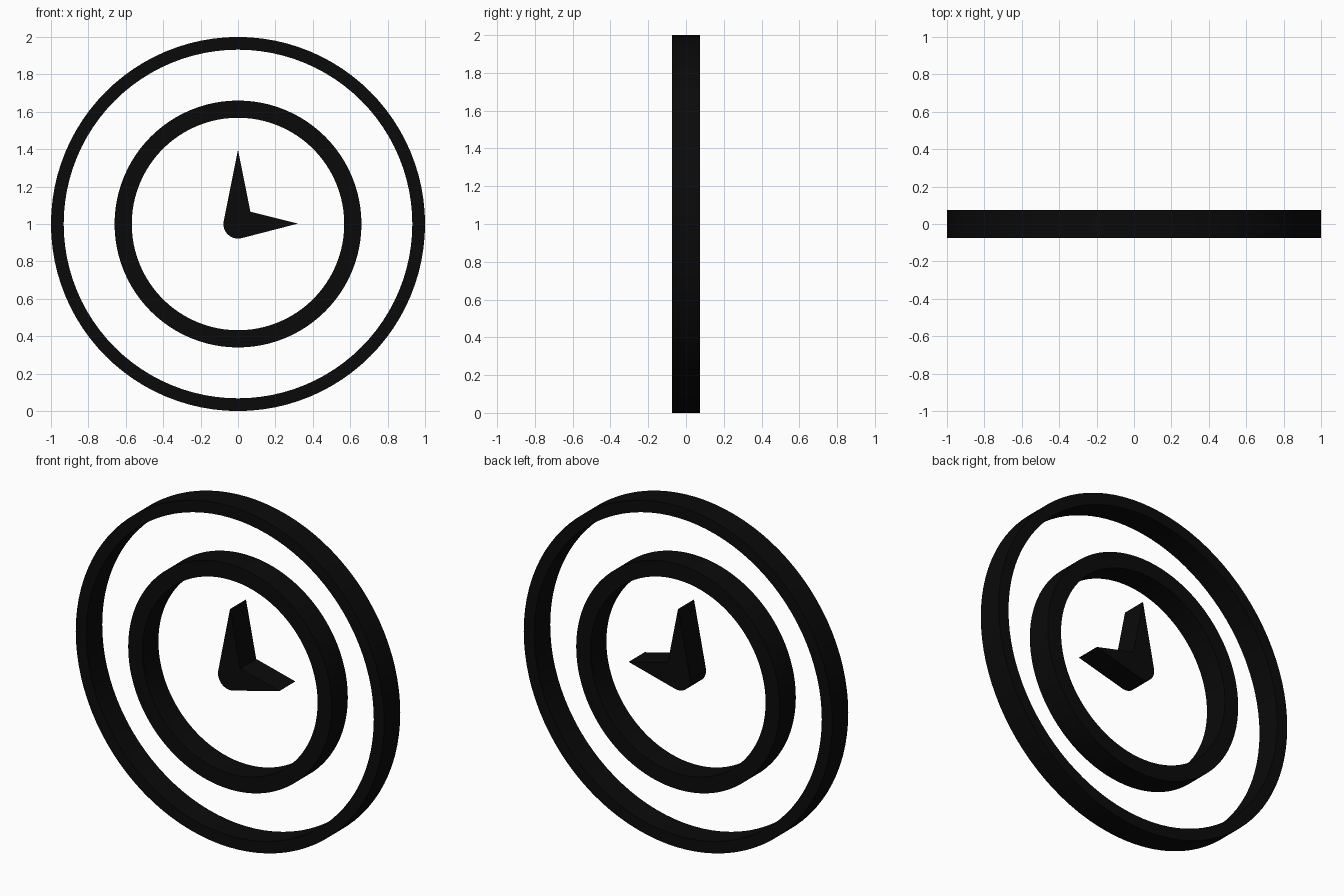
import bpy, bmesh
from math import cos, sin, radians, pi, acos, degrees

if "Cube" in bpy.data.objects:
    bpy.data.objects.remove(bpy.data.objects["Cube"])

DEPTH = 0.148
CENTRE_Z = 1.0

black = bpy.data.materials.new("black")
black.diffuse_color = (0.003, 0.003, 0.003, 1)
black.use_nodes = True
black.node_tree.nodes["Principled BSDF"].inputs["Base Color"].default_value = black.diffuse_color


def finish(name, bm):
    bmesh.ops.recalc_face_normals(bm, faces=bm.faces)
    mesh = bpy.data.meshes.new(name)
    bm.to_mesh(mesh)
    bm.free()
    mesh.materials.append(black)
    obj = bpy.data.objects.new(name, mesh)
    obj.location.z = CENTRE_Z
    bpy.context.collection.objects.link(obj)
    bpy.ops.object.select_all(action='DESELECT')
    obj.select_set(True)
    bpy.context.view_layer.objects.active = obj
    bpy.ops.object.shade_smooth_by_angle(angle=radians(30))
    return obj


def ring(name, outer, inner, segments=96):
    """Flat band with a rectangular section, swept round the y axis."""
    bm = bmesh.new()
    h = DEPTH / 2
    section = [(outer, -h), (outer, h), (inner, h), (inner, -h)]
    loops = []
    for i in range(segments):
        a = 2 * pi * i / segments
        loops.append([bm.verts.new((r * cos(a), y, r * sin(a))) for r, y in section])
    for i in range(segments):
        p, q = loops[i], loops[(i + 1) % segments]
        for k in range(4):
            n = (k + 1) % 4
            bm.faces.new((p[k], p[n], q[n], q[k]))
    return finish(name, bm)


def plate(name, outline):
    """Outline in x/z, extruded through the depth."""
    bm = bmesh.new()
    face = bm.faces.new([bm.verts.new((x, -DEPTH / 2, z)) for x, z in outline])
    new = bmesh.ops.extrude_face_region(bm, geom=[face], use_keep_orig=True)["geom"]
    verts = [g for g in new if isinstance(g, bmesh.types.BMVert)]
    bmesh.ops.translate(bm, verts=verts, vec=(0, DEPTH, 0))
    return finish(name, bm)


# Outer rim and inner dial ring
ring("outer_rim", 1.0, 0.932)
ring("dial_ring", 0.66, 0.568)

# Clock hands: two pointed hands tangent to a round hub
HUB, LONG, SHORT = 0.078, 0.397, 0.32
start = 90 + degrees(acos(HUB / LONG))
end = 360 - degrees(acos(HUB / SHORT))
steps = 16
outline = [(SHORT, 0.002), (0.066, 0.066), (0, LONG)]
for i in range(steps + 1):
    a = radians(start + (end - start) * i / steps)
    outline.append((HUB * cos(a), HUB * sin(a)))
plate("clock_hands", outline)
